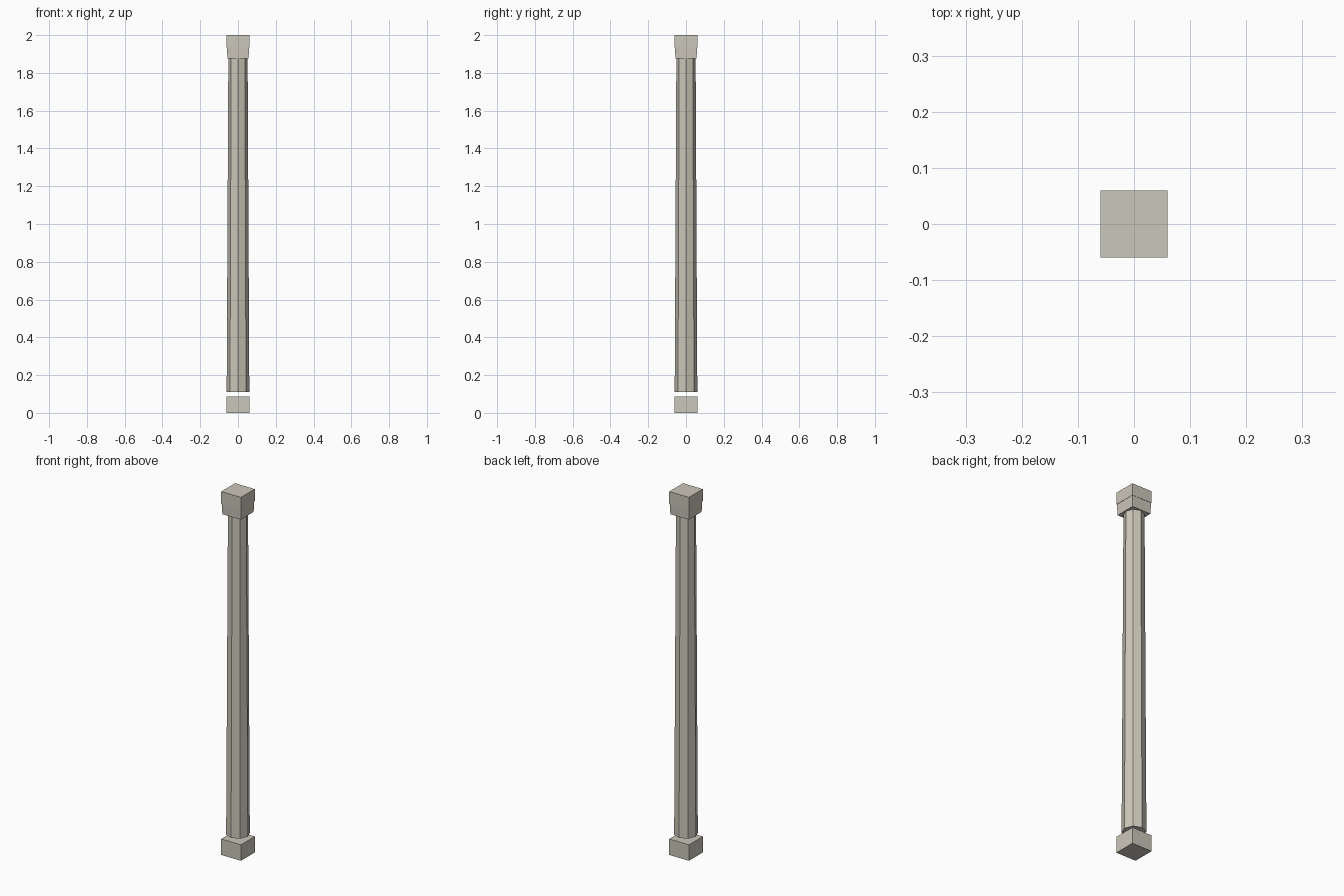
import bpy, bmesh, math

if "Cube" in bpy.data.objects:
    bpy.data.objects.remove(bpy.data.objects["Cube"])

stone = bpy.data.materials.new("pale stone")
stone.diffuse_color = (0.60, 0.57, 0.49, 1.0)
stone.use_nodes = True
stone.node_tree.nodes["Principled BSDF"].inputs["Base Color"].default_value = stone.diffuse_color


def prism(name, sides, z0, z1, r0, r1, turn=0.0):
    """Closed tapered prism; r0 / r1 are corner radii at the bottom and top."""
    bm = bmesh.new()
    rings = []
    for z, r in ((z0, r0), (z1, r1)):
        angles = [turn + 2 * math.pi * i / sides for i in range(sides)]
        rings.append([bm.verts.new((r * math.cos(a), r * math.sin(a), z)) for a in angles])
    low, high = rings
    bm.faces.new(low[::-1])
    bm.faces.new(high)
    for i in range(sides):
        j = (i + 1) % sides
        bm.faces.new((low[i], low[j], high[j], high[i]))
    mesh = bpy.data.meshes.new(name)
    bm.to_mesh(mesh)
    bm.free()
    mesh.materials.append(stone)
    obj = bpy.data.objects.new(name, mesh)
    bpy.context.collection.objects.link(obj)
    return obj


def block(name, z0, z1, half0, half1):
    """Square block given by its half widths."""
    d = math.sqrt(2)
    return prism(name, 4, z0, z1, half0 * d, half1 * d, math.pi / 4)


# square foot, floating just below the shaft
block("plinth", 0.0, 0.088, 0.06, 0.06)
# tapered eight-sided shaft with corners on the axes
prism("shaft", 8, 0.11, 1.876, 0.06, 0.051)
# flared capital and the square slab on top
block("capital", 1.875, 1.935, 0.056, 0.0585)
block("abacus", 1.935, 2.0, 0.06, 0.06)
